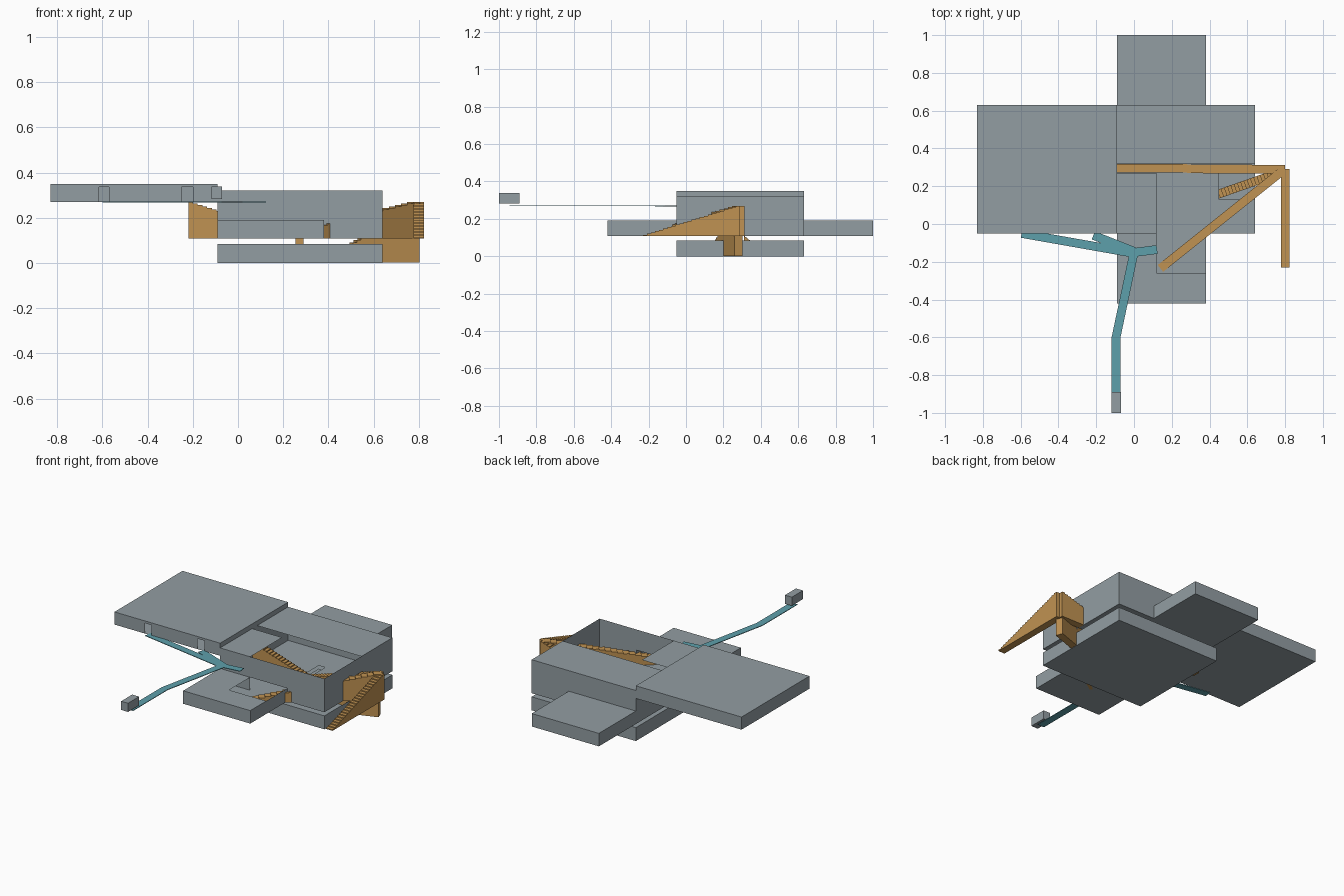
import bpy, bmesh, math
from mathutils import Vector

if "Cube" in bpy.data.objects:
    bpy.data.objects.remove(bpy.data.objects["Cube"])


def material(name, rgb):
    m = bpy.data.materials.new(name)
    m.diffuse_color = (*rgb, 1)
    m.use_nodes = True
    m.node_tree.nodes["Principled BSDF"].inputs["Base Color"].default_value = m.diffuse_color
    return m


GREY = material("grey concrete", (0.29, 0.34, 0.365))
ORANGE = material("orange stairs", (0.53, 0.29, 0.085))
TEAL = material("teal path", (0.11, 0.35, 0.41))


def finish(name, bm, mat):
    bmesh.ops.remove_doubles(bm, verts=bm.verts, dist=1e-5)
    bmesh.ops.recalc_face_normals(bm, faces=bm.faces)
    me = bpy.data.meshes.new(name)
    bm.to_mesh(me)
    bm.free()
    me.materials.append(mat)
    ob = bpy.data.objects.new(name, me)
    bpy.context.collection.objects.link(ob)
    return ob


def panel(bm, axis, at, u, v, holes=()):
    """Flat wall across one axis, with rectangular openings (u0, u1, v0, v1)."""
    us = sorted({*u, *[h for o in holes for h in o[:2]]})
    vs = sorted({*v, *[h for o in holes for h in o[2:]]})
    for a, b in zip(us, us[1:]):
        for c, d in zip(vs, vs[1:]):
            p, q = (a + b) / 2, (c + d) / 2
            if any(o[0] < p < o[1] and o[2] < q < o[3] for o in holes):
                continue
            corners = []
            for s, t in ((a, c), (b, c), (b, d), (a, d)):
                co = [s, t]
                co.insert(axis, at)
                corners.append(bm.verts.new(co))
            bm.faces.new(corners)


def room(name, x, y, z, openings=None, skip=()):
    """Thin-walled box; openings and skipped walls are keyed by (axis, side)."""
    openings = openings or {}
    bm = bmesh.new()
    spans = (x, y, z)
    for axis in range(3):
        u, v = [spans[i] for i in range(3) if i != axis]
        for side in (0, 1):
            if (axis, side) not in skip:
                panel(bm, axis, spans[axis][side], u, v, openings.get((axis, side), ()))
    return finish(name, bm, GREY)


def stair(name, low, high, base, width=0.046, steps=24):
    """Solid straight flight from a low point to a high point."""
    a, b = Vector(low), Vector(high)
    run = Vector((b.x - a.x, b.y - a.y, 0))
    side = Vector((-run.y, run.x, 0)).normalized() * width / 2
    rise = (b.z - a.z) / steps
    profile = [(0, base)]
    for i in range(steps):
        profile += [(i / steps, a.z + (i + 1) * rise), ((i + 1) / steps, a.z + (i + 1) * rise)]
    profile.append((1, base))
    bm = bmesh.new()
    rows = [[bm.verts.new(Vector((a.x, a.y, z)) + run * t + side * s) for t, z in profile]
            for s in (-1, 1)]
    n = len(profile)
    for row in rows:
        bm.faces.new(row)
    for i in range(n):
        j = (i + 1) % n
        bm.faces.new((rows[0][i], rows[0][j], rows[1][j], rows[1][i]))
    return finish(name, bm, ORANGE)


def path(name, points, z=0.268, width=0.046, thick=0.004):
    """Thin walkway with mitred bends."""
    pts = [Vector(p) for p in points]
    bm = bmesh.new()
    rings = []
    for i, p in enumerate(pts):
        d0 = (p - pts[i - 1]).normalized() if i else (pts[1] - p).normalized()
        d1 = (pts[i + 1] - p).normalized() if i < len(pts) - 1 else d0
        d = (d0 + d1).normalized()
        off = Vector((-d.y, d.x)) * width / 2 / max(d.dot(d0), 0.3)
        rings.append([bm.verts.new((*(p + off * s), z + h))
                      for s, h in ((-1, 0), (1, 0), (1, thick), (-1, thick))])
    for r, q in zip(rings, rings[1:]):
        for k in range(4):
            bm.faces.new((r[k], r[(k + 1) % 4], q[(k + 1) % 4], q[k]))
    bm.faces.new(rings[0])
    bm.faces.new(rings[-1])
    return finish(name, bm, TEAL)


# Shared stair wells through the lower roof and the hall floor
wells = [(0.45, 0.64, 0.13, 0.27), (0.25, 0.295, 0.32, 0.45)]

# Lower storey
room("lower_storey", (-0.09, 0.64), (-0.05, 0.63), (0, 0.085), {(2, 1): wells})
# Main hall with a partly open roof and a low front doorway
room("main_hall", (-0.09, 0.64), (-0.05, 0.63), (0.108, 0.32), {
    (2, 0): wells,
    (2, 1): [(0.12, 0.64, -0.05, 0.32), (-0.09, 0.12, 0.27, 0.32)],
    (1, 0): [(0.12, 0.38, 0.108, 0.19)],
})
# Front and back wings
room("front_wing", (-0.09, 0.38), (-0.42, -0.05), (0.108, 0.19),
     {(2, 1): [(0.12, 0.38, -0.26, -0.05)]}, skip=[(1, 1)])
room("back_wing", (-0.09, 0.38), (0.63, 1.0), (0.108, 0.19), skip=[(1, 0)])
# Upper storey with two doorways
room("upper_storey", (-0.83, -0.09), (-0.05, 0.63), (0.27, 0.35),
     {(1, 0): [(-0.615, -0.57, 0.27, 0.336), (-0.25, -0.2, 0.27, 0.336)]})
# Small gatehouse at the end of the path
room("gatehouse", (-0.118, -0.07), (-1.0, -0.89), (0.283, 0.338))

# Flights of stairs
stair("hall_stair_west", (0.28, 0.295, 0.108), (-0.22, 0.295, 0.27), 0.108)
stair("hall_stair_east", (0.28, 0.292, 0.108), (0.8, 0.29, 0.27), 0.108)
stair("diagonal_stair", (0.14, -0.235, 0.108), (0.79, 0.285, 0.27), 0.108)
stair("outer_stair", (0.8, -0.23, 0.108), (0.8, 0.29, 0.27), 0.108)
stair("cellar_stair_east", (0.38, 0.135, 0.002), (0.795, 0.28, 0.265), 0.002)
stair("cellar_stair_north", (0.272, 0.44, 0.002), (0.272, 0.31, 0.108), 0.002, 0.036)

# Branching walkway
path("walkway", [(-0.095, -0.945), (-0.095, -0.6), (0.0, -0.15)])
path("walkway_far_branch", [(-0.595, -0.05), (0.0, -0.155)], z=0.2675)
path("walkway_near_branch", [(-0.215, -0.06), (0.0, -0.145)], z=0.2672)
path("walkway_hall_branch", [(-0.01, -0.152), (0.122, -0.135)], z=0.2678)
